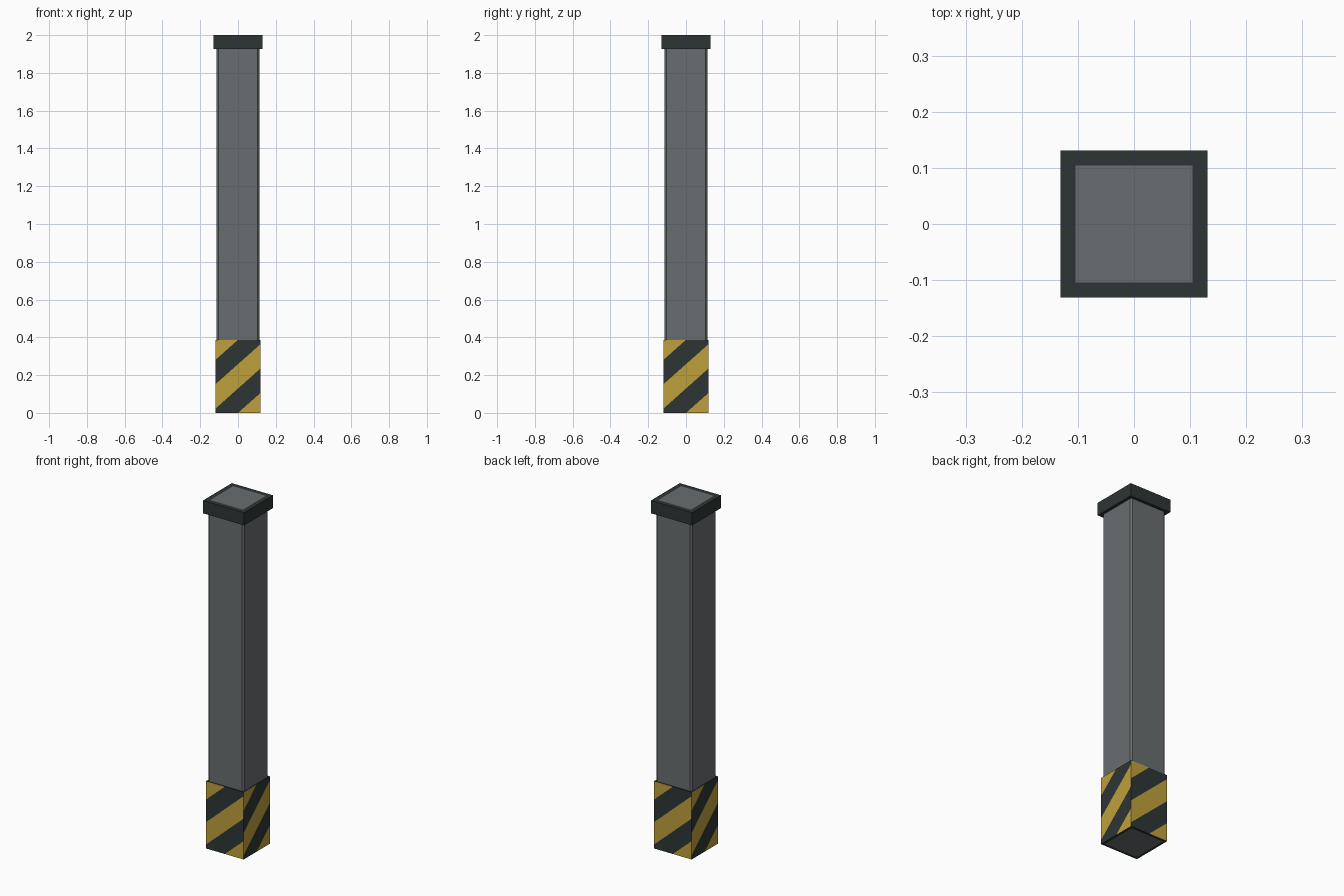
import bpy
import bmesh
from mathutils import Matrix, Vector

default = bpy.data.objects.get("Cube")
if default:
    bpy.data.objects.remove(default, do_unlink=True)


def material(name, colour):
    mat = bpy.data.materials.new(name)
    mat.use_nodes = True
    mat.diffuse_color = (*colour, 1)
    shader = next(n for n in mat.node_tree.nodes if n.type == 'BSDF_PRINCIPLED')
    shader.inputs["Base Color"].default_value = (*colour, 1)
    shader.inputs["Roughness"].default_value = 0.8
    return mat


GREY = material("steel grey", (0.14, 0.155, 0.16))
DARK = material("charcoal", (0.027, 0.036, 0.035))
YELLOW = material("hazard yellow", (0.52, 0.35, 0.045))


def box(half, bottom, top):
    bm = bmesh.new()
    shape = Matrix.Translation((0, 0, (bottom + top) / 2)) @ Matrix.Diagonal(
        (2 * half, 2 * half, top - bottom, 1))
    bmesh.ops.create_cube(bm, size=1, matrix=shape)
    bm.normal_update()
    return bm


def facing(bm, direction):
    bm.normal_update()
    return [f for f in bm.faces if f.normal.dot(direction) > 0.99]


def inset(bm, direction, width, index):
    face = facing(bm, direction)[0]
    bmesh.ops.inset_region(bm, faces=[face], thickness=width, use_even_offset=True)
    face.material_index = index


def finish(bm, name, mats):
    mesh = bpy.data.meshes.new(name)
    bm.to_mesh(mesh)
    bm.free()
    for mat in mats:
        mesh.materials.append(mat)
    obj = bpy.data.objects.new(name, mesh)
    bpy.context.collection.objects.link(obj)


UP = Vector((0, 0, 1))

# Column with chamfered vertical edges
bm = box(0.114, 0.02, 1.98)
uprights = [e for e in bm.edges if abs(e.verts[0].co.z - e.verts[1].co.z) > 1]
bmesh.ops.bevel(bm, geom=uprights, offset=0.01, segments=1, affect='EDGES')
finish(bm, "column", [GREY])

# Cap with a flush grey top panel
bm = box(0.131, 1.927, 2)
inset(bm, UP, 0.027, 1)
finish(bm, "cap", [DARK, GREY])

# Base sleeve with diagonal hazard stripes cut into each side
HEIGHT = 0.387
BAND = HEIGHT / 3
SLOPE = 0.89
bm = box(0.119, 0, HEIGHT)
inset(bm, -UP, 0.015, 2)
for normal in (Vector((0, -1, 0)), Vector((1, 0, 0)),
               Vector((0, 1, 0)), Vector((-1, 0, 0))):
    across = UP.cross(normal)
    for i in range(4):
        faces = facing(bm, normal)
        edges = {e for f in faces for e in f.edges}
        verts = {v for f in faces for v in f.verts}
        bmesh.ops.bisect_plane(bm, geom=[*faces, *edges, *verts],
                               plane_co=UP * BAND * i,
                               plane_no=(UP - across * SLOPE).normalized())
    for face in facing(bm, normal):
        centre = face.calc_center_median()
        stripe = (centre.z - SLOPE * centre.dot(across)) // BAND
        face.material_index = int(stripe) % 2
finish(bm, "striped_base", [DARK, YELLOW, GREY])
